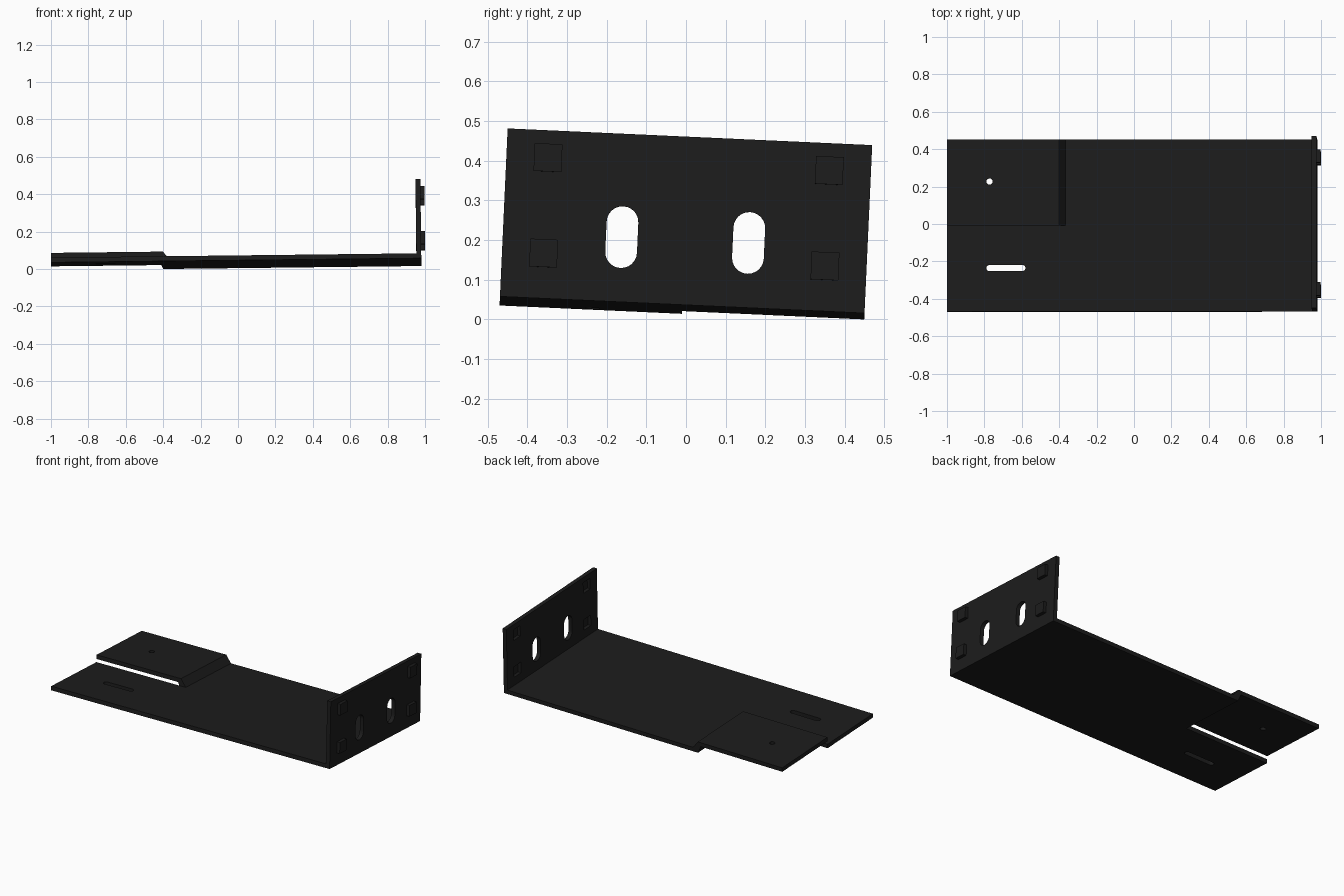
import bpy, bmesh, math
from mathutils import Matrix

if "Cube" in bpy.data.objects:
    bpy.data.objects.remove(bpy.data.objects["Cube"])

T = 0.026          # sheet thickness
HALF = 0.46        # half of the bracket width
END = 0.98         # outer face of the upright flange
TOP = 0.424        # flange height


def prism(name, points, vec):
    """Closed prism from a 3D outline swept along vec."""
    bm = bmesh.new()
    face = bm.faces.new([bm.verts.new(p) for p in points])
    new = bmesh.ops.extrude_face_region(bm, geom=[face])["geom"]
    bmesh.ops.translate(bm, vec=vec, verts=[v for v in new if isinstance(v, bmesh.types.BMVert)])
    bmesh.ops.recalc_face_normals(bm, faces=bm.faces)
    mesh = bpy.data.meshes.new(name)
    bm.to_mesh(mesh)
    bm.free()
    ob = bpy.data.objects.new(name, mesh)
    bpy.context.collection.objects.link(ob)
    return ob


def stadium(length, width, n=12):
    """Rounded slot outline along the first axis (a circle if length == width)."""
    r, h = width / 2, (length - width) / 2
    if h < 1e-6:
        return [(r * math.cos(i * math.pi / n), r * math.sin(i * math.pi / n)) for i in range(2 * n)]
    pts = []
    for side, start in ((h, -math.pi / 2), (-h, math.pi / 2)):
        for i in range(n + 1):
            a = start + i * math.pi / n
            pts.append((side + r * math.cos(a), r * math.sin(a)))
    return pts


def block(name, x0, x1, y, z, size):
    s = size / 2
    return prism(name, [(x0, y + a * s, z + b * s) for a, b in ((-1, -1), (1, -1), (1, 1), (-1, 1))],
                 (x1 - x0, 0, 0))


def combine(target, other, operation):
    mod = target.modifiers.new(operation, 'BOOLEAN')
    mod.operation, mod.solver, mod.object = operation, 'EXACT', other
    bpy.context.view_layer.objects.active = target
    bpy.ops.object.modifier_apply(modifier=mod.name)
    bpy.data.objects.remove(other)


# Side profiles: flat front half, rear half with the raised tab
flange = [(END, 0), (END, TOP), (END - T, TOP), (END - T, T)]
flat = [(-1, 0)] + flange + [(-1, T)]
stepped = [(-1, 0.046), (-0.42, 0.046), (-0.40, 0)] + flange + [(-0.365, T), (-0.40, 0.072), (-1, 0.072)]

bracket = prism("angle_bracket", [(x, -HALF, z) for x, z in flat], (0, HALF, 0))
combine(bracket, prism("rear_half", [(x, 0, z) for x, z in stepped], (0, HALF, 0)), 'UNION')

# Embossed squares on the flange: raised outside, recessed inside
for y in (-0.355, 0.355):
    for z in (0.114, 0.355):
        combine(bracket, block("emboss", 0.976, 1.001, y, z, 0.07), 'UNION')
        combine(bracket, block("recess", 0.93, 0.974, y, z, 0.069), 'DIFFERENCE')

# Upright slots in the flange
for y in (-0.16, 0.16):
    outline = [(0.9, y + b, 0.1635 + a) for a, b in stadium(0.156, 0.08)]
    combine(bracket, prism("flange_slot", outline, (0.2, 0, 0)), 'DIFFERENCE')

# Long slot in the plate and round hole in the raised tab
for x, y, length in ((-0.685, -0.226, 0.21), (-0.772, 0.235, 0.034)):
    outline = [(x + a, y + b, -0.1) for a, b in stadium(length, 0.034)]
    combine(bracket, prism("plate_hole", outline, (0, 0, 0.3)), 'DIFFERENCE')

# Slight tilt of the whole part
bracket.data.transform(Matrix.Translation((0, -0.01, 0.0256))
                       @ Matrix.Rotation(math.radians(-2.62), 4, 'X')
                       @ Matrix.Rotation(math.radians(-0.66), 4, 'Y'))

# Black finish
mat = bpy.data.materials.new("black_finish")
mat.diffuse_color = (0.012, 0.012, 0.012, 1)
mat.use_nodes = True
mat.node_tree.nodes["Principled BSDF"].inputs["Base Color"].default_value = mat.diffuse_color
bracket.data.materials.clear()
bracket.data.materials.append(mat)

bpy.ops.object.select_all(action='DESELECT')
bracket.select_set(True)
bpy.context.view_layer.objects.active = bracket
bpy.ops.object.shade_smooth_by_angle(angle=math.radians(30))
